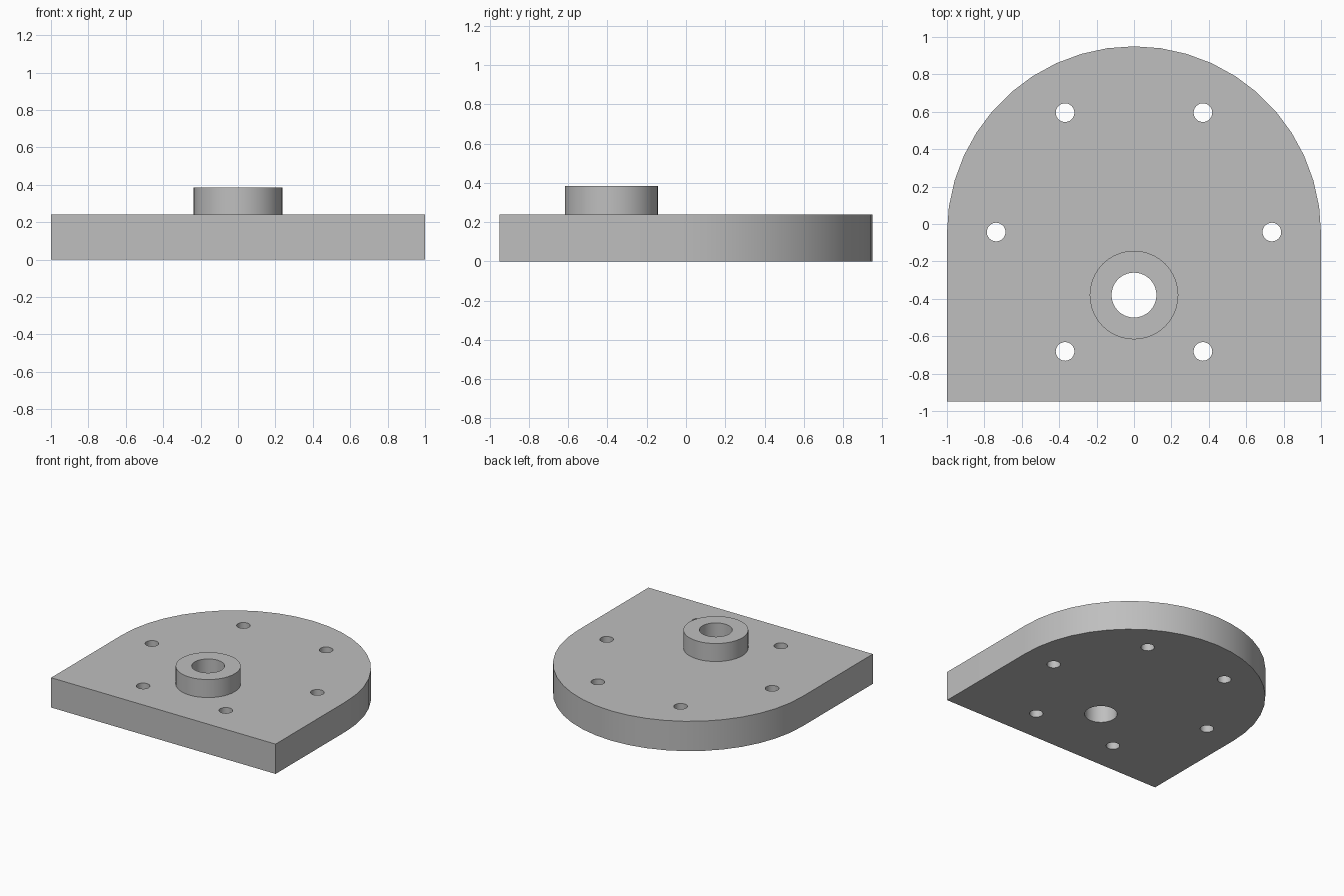
import bpy
import bmesh
from math import sin, cos, pi, radians

cube = bpy.data.objects.get("Cube")
if cube:
    bpy.data.objects.remove(cube, do_unlink=True)

# Single plain grey
grey = bpy.data.materials.new("plain grey")
grey.use_nodes = True
colour = (0.52, 0.52, 0.52, 1)
grey.diffuse_color = colour
grey.node_tree.nodes["Principled BSDF"].inputs["Base Color"].default_value = colour

PLATE_TOP, BOSS_TOP = 0.24, 0.385
ARC_Y, BOSS_Y = -0.05, -0.38
BORE = 0.12


def circle(x, y, radius, sides):
    return [(x + radius * cos(2 * pi * i / sides),
             y + radius * sin(2 * pi * i / sides)) for i in range(sides)]


def solid(name, loops, bottom, top):
    """Extrude an outline with holes from bottom to top."""
    bm = bmesh.new()
    for loop in loops:
        verts = [bm.verts.new((x, y, bottom)) for x, y in loop]
        for i, v in enumerate(verts):
            bm.edges.new((v, verts[i - 1]))
    bmesh.ops.triangle_fill(bm, edges=bm.edges[:], use_beauty=True)
    ext = bmesh.ops.extrude_face_region(bm, geom=bm.faces[:], use_keep_orig=True)
    for v in ext["geom"]:
        if isinstance(v, bmesh.types.BMVert):
            v.co.z = top
    bmesh.ops.recalc_face_normals(bm, faces=bm.faces[:])
    mesh = bpy.data.meshes.new(name)
    bm.to_mesh(mesh)
    bm.free()
    mesh.materials.append(grey)
    obj = bpy.data.objects.new(name, mesh)
    bpy.context.collection.objects.link(obj)
    bpy.ops.object.select_all(action="DESELECT")
    obj.select_set(True)
    bpy.context.view_layer.objects.active = obj
    bpy.ops.object.shade_smooth_by_angle(angle=radians(30))
    return obj


# Base plate: square front, rounded back, bore and six bolt holes
arc = [(cos(pi * i / 22), ARC_Y + sin(pi * i / 22)) for i in range(23)]
outline = arc + [(-1, -0.95), (1, -0.95)]
bore = circle(0, BOSS_Y, BORE, 40)
bolt_holes = [circle(x, y, 0.05, 24)
              for x, y in circle(0, -0.043, 0.737, 6)]
solid("base_plate", [outline, bore] + bolt_holes, 0, PLATE_TOP)

# Raised collar around the bore
solid("collar", [circle(0, BOSS_Y, 0.237, 40), bore], PLATE_TOP, BOSS_TOP)
